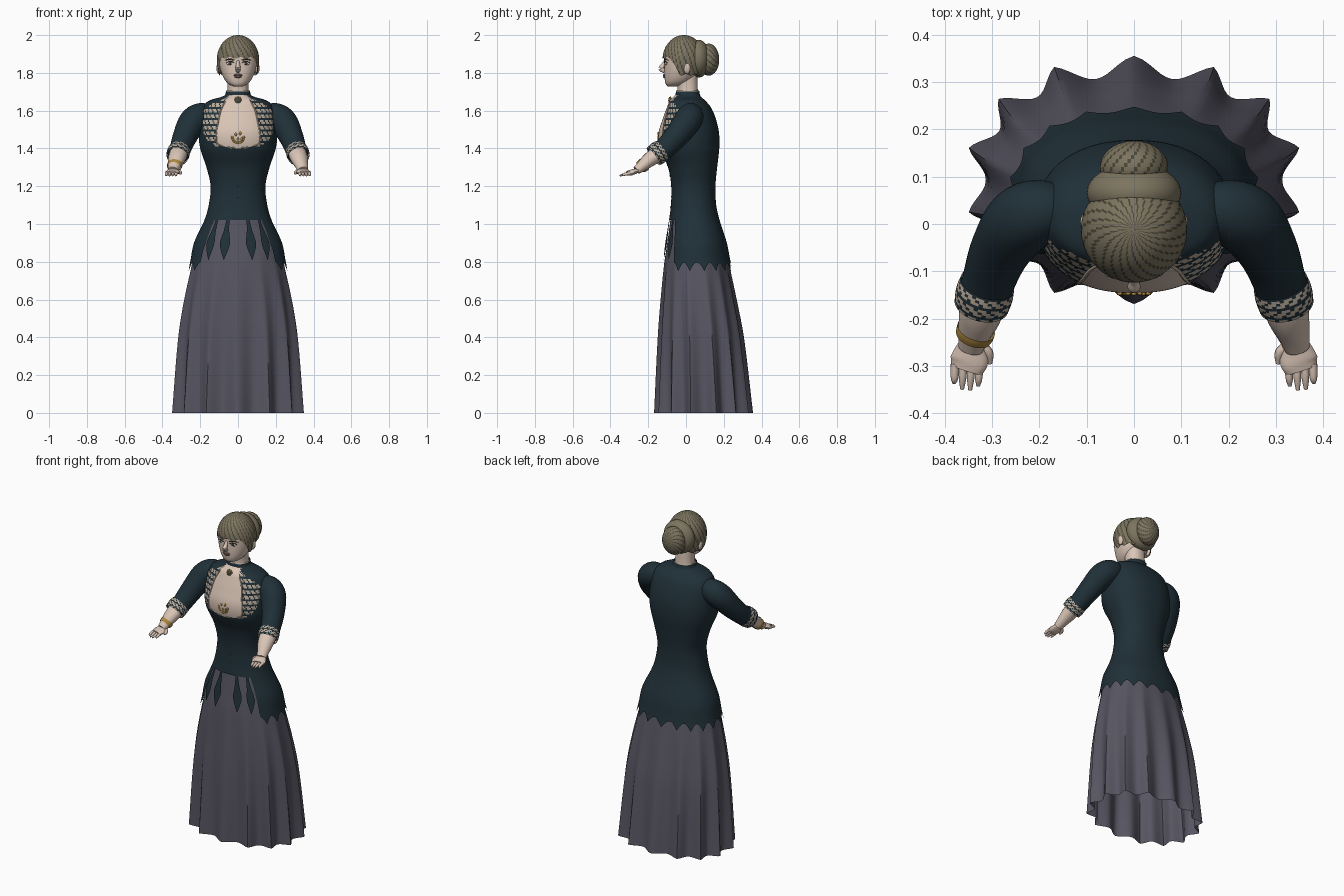
import bpy, bmesh
from math import sin, cos, pi, acos, radians, copysign
from mathutils import Vector

if "Cube" in bpy.data.objects:
    bpy.data.objects.remove(bpy.data.objects["Cube"])

def material(name, *rgb):
    m = bpy.data.materials.new(name)
    m.use_nodes = True
    m.diffuse_color = (*rgb, 1)
    m.node_tree.nodes["Principled BSDF"].inputs["Base Color"].default_value = (*rgb, 1)
    return m

NAVY = material("navy cloth", .014, .029, .039)
GREY = material("grey cloth", .095, .09, .12)
SKIN = material("skin", .7, .56, .47)
HAIR = material("hair", .2, .175, .115)
DARK = material("dark hair", .07, .062, .04)
GOLD = material("gold", .42, .25, .05)
LACE = material("lace", .5, .41, .32)
LIPS = material("lips", .22, .11, .1)
WHITE = material("eye white", .7, .68, .65)
IRIS = material("iris", .05, .05, .05)

def interp(rows, u):
    """Smooth interpolation of rows keyed by their first value."""
    u = min(max(u, rows[0][0]), rows[-1][0])
    i = max(k for k in range(len(rows) - 1) if rows[k][0] <= u)
    a, b = rows[i], rows[i + 1]
    p, q = rows[max(i - 1, 0)], rows[min(i + 2, len(rows) - 1)]
    h = b[0] - a[0]
    s = (u - a[0]) / h
    out = []
    for c in range(1, len(a)):
        m0 = (b[c] - p[c]) / (b[0] - p[0]) * h
        m1 = (q[c] - a[c]) / (q[0] - a[0]) * h
        d = b[c] - a[c]
        out.append(a[c] + s * (m0 + s * (3 * d - 2 * m0 - m1 + s * (m0 + m1 - 2 * d))))
    return out

def finish(name, bm, mats):
    me = bpy.data.meshes.new(name)
    bm.to_mesh(me)
    bm.free()
    for m in mats:
        me.materials.append(m)
    ob = bpy.data.objects.new(name, me)
    bpy.context.collection.objects.link(ob)
    bpy.ops.object.select_all(action='DESELECT')
    ob.select_set(True)
    bpy.context.view_layer.objects.active = ob
    bpy.ops.object.shade_smooth_by_angle(angle=radians(50))
    return ob

def grid(name, rows, mats, rule=None, closed=True, cap=False):
    """Faces between successive rows of points."""
    bm = bmesh.new()
    vs = [[bm.verts.new(p) for p in r] for r in rows]
    n = len(rows[0])
    for j in range(len(rows) - 1):
        for i in range(n if closed else n - 1):
            k = (i + 1) % n
            f = bm.faces.new((vs[j][i], vs[j][k], vs[j + 1][k], vs[j + 1][i]))
            if rule:
                f.material_index = rule(i, j, f.calc_center_median())
    if cap:
        bm.faces.new(vs[0][::-1])
        bm.faces.new(vs[-1])
    bmesh.ops.remove_doubles(bm, verts=bm.verts, dist=1e-5)
    if closed:
        bmesh.ops.recalc_face_normals(bm, faces=bm.faces)
    return finish(name, bm, mats)

def turns(n):
    return [2 * pi * i / n for i in range(n)]

def surf(profile, t, z, off=0, e=.9):
    """Point on a body whose profile rows are (z, half width, front y, back y)."""
    hw, yf, yb = interp(profile, z)
    c, s = (copysign(abs(v) ** e, v) for v in (cos(t), sin(t)))
    return Vector(((hw + off) * c, (yf + yb) / 2 + ((yb - yf) / 2 + off) * s, z))

def front(profile, x, z, off=0):
    hw = interp(profile, z)[0]
    return surf(profile, -acos(copysign(min(abs(x) / hw, 1) ** (1 / .9), x)), z, off)

def loft(name, profile, mat, n=48, steps=24, cap=False):
    z0, z1 = profile[0][0], profile[-1][0]
    rows = [[surf(profile, t, z0 + (z1 - z0) * j / steps) for t in turns(n)] for j in range(steps + 1)]
    return grid(name, rows, [mat], cap=cap)

def tube(name, path, mats, sx=1, flat=1, n=16, sub=5, rule=None, cap=True):
    """Round sleeve through (x, y, z, radius) points; flat squashes it in height."""
    keyed = [(k, *p) for k, p in enumerate(path)]
    pts = [interp(keyed, k / sub) for k in range((len(path) - 1) * sub + 1)]
    rows = []
    for k, p in enumerate(pts):
        d = Vector(pts[min(k + 1, len(pts) - 1)][:3]) - Vector(pts[max(k - 1, 0)][:3])
        side = d.cross(Vector((0, .2, 1))).normalized()
        up = side.cross(d).normalized()
        ring = [Vector(p[:3]) + p[3] * (side * cos(t) + up * sin(t) * flat) for t in turns(n)]
        rows.append([(v.x * sx, v.y, v.z) for v in ring])
    return grid(name, rows, mats, rule, cap=cap)

def ball(name, loc, rad, mat, seg=16):
    bm = bmesh.new()
    bmesh.ops.create_uvsphere(bm, u_segments=seg, v_segments=seg // 2 + 2, radius=1)
    for v in bm.verts:
        v.co = Vector(a * b + c for a, b, c in zip(v.co, rad, loc))
    return finish(name, bm, [mat])

# Pleated skirt, open underneath
SKIRT = [(0, .335, -.147, .333), (.4, .312, -.138, .295), (.6, .285, -.128, .262),
         (.8, .243, -.113, .224), (.9, .222, -.099, .204), (1.04, .165, -.08, .162)]

def fold(t, z):
    return .022 * max(0, 1 - z / .85) * (1 - 2 * abs(sin(7 * (t - pi / 2))) ** 1.3)

grid("skirt", [[surf(SKIRT, t, z / 40, fold(t, z / 40)) for t in turns(168)] for z in range(42)], [GREY])

# Fitted bodice with a pointed hem, lace panels and open neckline
BODY = [(.74, .268, -.13, .25), (.8, .253, -.122, .236), (.9, .233, -.108, .216),
        (1.02, .178, -.09, .178), (1.1, .155, -.08, .16), (1.2, .145, -.078, .156),
        (1.3, .167, -.095, .165), (1.4, .2, -.138, .176), (1.48, .208, -.145, .175),
        (1.56, .2, -.122, .157), (1.62, .185, -.1, .13), (1.655, .15, -.085, .1),
        (1.675, .08, -.065, .077), (1.69, .062, -.05, .068)]
NECKLINE = [(1.4, 0), (1.412, .09), (1.45, .115), (1.53, .107), (1.62, .085), (1.67, .055), (1.7, .05)]
PANEL = [(1.4, .1), (1.45, .165), (1.53, .188), (1.6, .18), (1.64, .13), (1.67, .06), (1.7, .05)]

def hem(t):
    a = abs((t + pi / 2 + pi) % (2 * pi) - pi)          # angle away from the front
    full = .75 + .045 * abs(sin(a * 9))
    blend = min(max((a - radians(44)) / radians(5), 0), 1)
    return 1.02 + (full - 1.02) * blend

def bodice_colour(i, j, c):
    if c.y > 0 or c.z < 1.4:
        return 0
    if abs(c.x) < interp(NECKLINE, c.z)[0]:
        return 1
    lacy = j % 3 and (i + j) % 4
    return 2 if abs(c.x) < interp(PANEL, c.z)[0] and lacy else 0

heights = [.74 + .01 * k for k in range(96)]
grid("bodice", [[surf(BODY, t, max(z, hem(t))) for t in turns(144)] for z in heights],
     [NAVY, SKIN, LACE], bodice_colour)
for sx, side in ((1, "left"), (-1, "right")):
    trim = [(*front(BODY, sx * interp(NECKLINE, z)[0], z), .004)
            for z in (1.402, 1.42, 1.46, 1.53, 1.6, 1.65)]
    tube(side + "_neckline_trim", trim, [LACE], n=8)

# Leaf-shaped petals hanging from the front waist
LEAF = [(0, 0), (.15, 3), (.4, 6.5), (.7, 4), (1, 2.2)]
for k, deg in enumerate((-36, -15, 15, 36)):
    rows = [[surf(BODY, radians(deg - 90 + w * interp(LEAF, j / 16)[0]), .81 + .22 * j / 16, .003)
             for w in (-1, -.5, 0, .5, 1)] for j in range(17)]
    grid(f"peplum_petal_{k}", rows, [NAVY], closed=False)

for k in range(6):
    ball(f"button_{k}", front(BODY, 0, 1.09 + k * .055), (.004, .003, .004), GREY, 8)

# Neck, collar and jewellery
loft("neck", [(1.65, .062, -.048, .066), (1.72, .055, -.045, .062), (1.79, .056, -.06, .06)], SKIN)
loft("collar", [(1.675, .072, -.058, .077), (1.69, .066, -.055, .072), (1.702, .064, -.053, .07)], NAVY)
loft("collar_lace", [(1.702, .065, -.054, .071), (1.707, .063, -.052, .069)], LACE, steps=2)
ball("brooch_rim", (0, -.083, 1.652), (.02, .007, .024), GOLD)
ball("brooch_stone", (0, -.087, 1.652), (.016, .007, .02), DARK)
for k in range(9):
    a = pi + pi * k / 8
    x, z = .03 * cos(a), 1.46 + .03 * sin(a)
    ball(f"necklace_bead_{k}", front(BODY, x, z, .002), (.007, .004, .007), GOLD, 8)
for k, (x, z) in enumerate(((-.012, 1.475), (.012, 1.48), (0, 1.45), (.02, 1.45))):
    ball(f"necklace_charm_{k}", front(BODY, x, z, .002), (.006, .004, .009), GOLD, 8)

# Head and face
loft("head", [(1.727, .02, -.095, -.05), (1.737, .045, -.105, -.01), (1.76, .068, -.112, .03),
              (1.8, .088, -.115, .06), (1.85, .1, -.115, .072), (1.9, .101, -.114, .075),
              (1.95, .08, -.09, .06), (1.98, .04, -.05, .03)], SKIN, cap=True)
tube("nose", [(0, -.11, 1.862, .008), (0, -.122, 1.84, .011), (0, -.132, 1.822, .014),
              (0, -.112, 1.808, .01)], [SKIN])
ball("upper_lip", (0, -.114, 1.788), (.024, .008, .006), LIPS)
ball("lower_lip", (0, -.113, 1.779), (.019, .008, .006), LIPS)
for sx, side in ((1, "left"), (-1, "right")):
    ball(side + "_eye", (.042 * sx, -.105, 1.85), (.02, .008, .009), WHITE)
    ball(side + "_iris", (.042 * sx, -.111, 1.85), (.008, .004, .008), IRIS)
    ball(side + "_ear", (.102 * sx, .005, 1.825), (.012, .018, .03), SKIN)
    tube(side + "_brow", [(.02, -.114, 1.867, .003), (.045, -.108, 1.873, .004),
                          (.07, -.094, 1.866, .002)], [DARK], sx, n=8)
    tube(side + "_lash", [(.022, -.114, 1.855, .002), (.042, -.112, 1.861, .003),
                          (.063, -.1, 1.854, .002)], [IRIS], sx, n=8)

# Hair: swept cap, rolled band and bun with dark strands
def cap_point(t, u):
    f = min(max((-sin(t) - .15) / .55, 0), 1)
    low = 1.79 + .09 * f * f * (3 - 2 * f) + .004 * sin(t * 12)
    ph = acos((low - 1.87) / .13) * u
    r = sin(ph) if ph < pi / 2 else 1 - .3 * cos(ph) ** 2
    return (.112 * r * cos(t), -.012 + .112 * r * sin(t), 1.87 + .13 * cos(ph))

def strands(i, j, c):
    return int((i + j // 2) % 4 == 0)

grid("hair_cap", [[cap_point(t, 1 - j / 28) for t in turns(96)] for j in range(29)], [HAIR, DARK], strands)
ball("hair_roll", (0, .066, 1.875), (.1, .062, .1), HAIR, 32)
grid("hair_bun", [[(.072 * sin(a) * cos(t), .12 - .056 * cos(a), 1.87 + .085 * sin(a) * sin(t))
                   for t in turns(64)] for a in [pi * j / 20 for j in range(21)]],
     [HAIR, DARK], lambda i, j, c: int((i + j) % 4 == 0))

# Arms: puffed sleeve, lace cuff, forearm and hand
for sx, side in ((1, "left"), (-1, "right")):
    tube(side + "_sleeve", [(.14, .02, 1.585, .045), (.19, .025, 1.575, .068), (.24, .005, 1.54, .074),
                            (.282, -.055, 1.46, .064), (.307, -.12, 1.393, .056),
                            (.316, -.15, 1.374, .056)], [NAVY], sx, n=32)
    tube(side + "_cuff", [(.309, -.125, 1.392, .058), (.316, -.148, 1.376, .061), (.322, -.172, 1.358, .058)],
         [LACE, NAVY], sx, n=40, cap=False, rule=lambda i, j, c: int((i + j) % 3 == 0 or j % 4 == 0))
    tube(side + "_forearm", [(.312, -.135, 1.38, .05), (.325, -.19, 1.343, .046), (.338, -.235, 1.305, .034),
                             (.345, -.262, 1.284, .027)], [SKIN], sx, flat=.85)
    tube(side + "_palm", [(.343, -.245, 1.293, .022), (.345, -.265, 1.281, .033), (.348, -.288, 1.273, .04),
                          (.354, -.308, 1.268, .034)], [SKIN], sx, flat=.38)
    tube(side + "_thumb", [(.325, -.255, 1.282, .01), (.308, -.272, 1.274, .011),
                           (.304, -.295, 1.266, .005)], [SKIN], sx, n=10)
    for k, tip in enumerate((-.342, -.351, -.349, -.336)):
        x = .327 + .017 * k
        tube(f"{side}_finger_{k}", [(x, -.295, 1.269, .009), (x + .001, -.325, 1.263, .008),
                                    (x + .002, tip, 1.256, .004)], [SKIN], sx, n=10)
tube("bracelet", [(.333, -.222, 1.316, .041), (.336, -.231, 1.308, .041), (.339, -.24, 1.301, .038)],
     [GOLD], -1, flat=.88, n=24, sub=2, cap=False)
